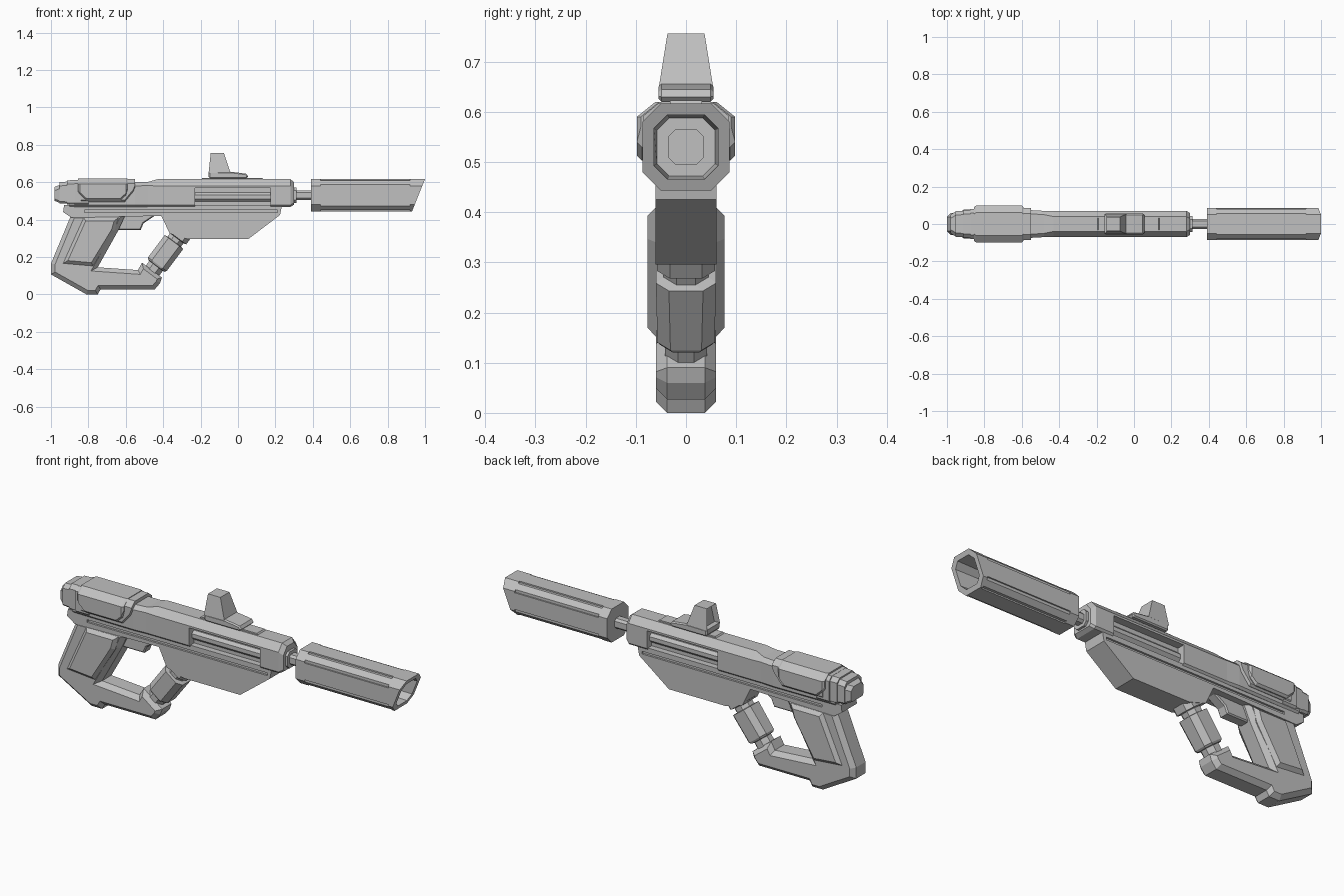
import bpy, bmesh
from mathutils import Vector

cube = bpy.data.objects.get("Cube")
if cube:
    bpy.data.objects.remove(cube)

GREY = (0.53, 0.53, 0.53, 1)
grey = bpy.data.materials.new("plain grey")
grey.use_nodes = True
grey.diffuse_color = GREY
grey.node_tree.nodes["Principled BSDF"].inputs["Base Color"].default_value = GREY


def finish(name, bm):
    bmesh.ops.recalc_face_normals(bm, faces=bm.faces)
    mesh = bpy.data.meshes.new(name)
    bm.to_mesh(mesh)
    bm.free()
    mesh.materials.append(grey)
    obj = bpy.data.objects.new(name, mesh)
    bpy.context.collection.objects.link(obj)
    return obj


def skin(rings):
    """Bridge matching rings of points and cap both ends."""
    bm = bmesh.new()
    loops = [[bm.verts.new(p) for p in ring] for ring in rings]
    n = len(loops[0])
    for a, b in zip(loops, loops[1:]):
        for i in range(n):
            j = (i + 1) % n
            bm.faces.new((a[i], a[j], b[j], b[i]))
    caps = [bm.faces.new(loops[0]), bm.faces.new(loops[-1])]
    bmesh.ops.recalc_face_normals(bm, faces=bm.faces)
    return bm, caps


def loft(name, rings):
    return finish(name, skin(rings)[0])


def prism(name, profile, half, chamfer=0):
    """Side profile (x, z) given thickness along y, with chamfered rims."""
    bm, caps = skin([[(x, y, z) for x, z in profile] for y in (-half, half)])
    if chamfer:
        rims = list({e for f in caps for e in f.edges})
        bmesh.ops.bevel(bm, geom=rims, offset=chamfer, segments=1,
                        affect='EDGES', clamp_overlap=True)
    return finish(name, bm)


def box(name, x0, x1, y0, y1, z0, z1):
    return loft(name, [[(x, y0, z0), (x, y1, z0), (x, y1, z1), (x, y0, z1)]
                       for x in (x0, x1)])


def section(x, half, z0, z1, cy=0.02, cz=0.02, b=0.01):
    """Eight-sided cross-section at x with separate top and bottom chamfers."""
    right = [(half - b, z0), (half, z0 + b), (half, z1 - cz), (half - cy, z1)]
    return [(x, y, z) for y, z in right] + [(x, -y, z) for y, z in reversed(right)]


def cut(target, cutter):
    mod = target.modifiers.new("cut", 'BOOLEAN')
    mod.operation, mod.solver, mod.object = 'DIFFERENCE', 'EXACT', cutter
    bpy.context.view_layer.update()
    graph = bpy.context.evaluated_depsgraph_get()
    mesh = bpy.data.meshes.new_from_object(target.evaluated_get(graph))
    target.modifiers.remove(mod)
    target.data = mesh
    bpy.data.objects.remove(cutter)


# Receiver with an open window on each side
receiver = loft("receiver", [
    section(-0.9, 0.07, 0.468, 0.6),
    section(-0.55, 0.074, 0.468, 0.6, 0.02, 0.02),
    section(-0.48, 0.07, 0.468, 0.602, 0.02, 0.02),
    section(-0.43, 0.07, 0.468, 0.616, 0.03, 0.036),
    section(0.28, 0.07, 0.468, 0.616, 0.03, 0.036),
    section(0.3, 0.058, 0.48, 0.6, 0.03, 0.036)])
for side in (-1, 1):
    y0, y1 = sorted((side * 0.03, side * 0.12))
    cut(receiver, box("window_cutter", -0.23, 0.175, y0, y1, 0.44, 0.57))
loft("window_rod", [section(x, 0.048, 0.497, 0.545, 0.014, 0.014, 0.014)
                    for x in (-0.24, 0.18)])

# Lower housing with a long groove on each side
housing = prism("lower_housing", [
    (-0.93, 0.477), (0.235, 0.477), (0.225, 0.425), (0.055, 0.296), (-0.27, 0.296),
    (-0.365, 0.325), (-0.41, 0.42), (-0.89, 0.41), (-0.935, 0.44)], 0.061)
for side in (-1, 1):
    y0, y1 = sorted((side * 0.051, side * 0.1))
    cut(housing, box("groove_cutter", -0.82, 0.21, y0, y1, 0.437, 0.451))

# Stepped rear cap
loft("rear_cap", [
    section(-0.98, 0.05, 0.5, 0.575), section(-0.955, 0.066, 0.49, 0.585),
    section(-0.955, 0.068, 0.487, 0.6), section(-0.915, 0.07, 0.485, 0.603),
    section(-0.915, 0.072, 0.48, 0.61), section(-0.875, 0.074, 0.48, 0.611),
    section(-0.875, 0.08, 0.48, 0.612), section(-0.8, 0.08, 0.48, 0.612)])

# Rear cover and the flange in front of it
loft("rear_cover", [
    section(x, half, z0, 0.62, 0.037, 0.03)
    for x, half, z0 in ((-0.855, 0.09, 0.55), (-0.845, 0.098, 0.535), (-0.81, 0.098, 0.503),
                        (-0.63, 0.098, 0.503), (-0.6, 0.098, 0.53), (-0.59, 0.09, 0.56))])
loft("cover_flange", [
    section(x, 0.085, z0, 0.617, 0.03, 0.025)
    for x, z0 in ((-0.84, 0.495), (-0.605, 0.495), (-0.56, 0.55), (-0.55, 0.575))])

# Muzzle tube: slanted mouth, hollow bore, slim corner grooves
MID, R = 0.53, 0.0865


def octagon(x, r, slant=0):
    ring = section(x, r, MID - r, MID + r, r * 0.42, r * 0.42, r * 0.42)
    return [(px + slant * (pz - MID), py, pz) for px, py, pz in ring]


muzzle = loft("muzzle_tube", [
    octagon(0.39, R), octagon(0.965, R, 0.4), octagon(0.965, 0.064, 0.4),
    octagon(0.8, 0.058), octagon(0.8, 0.035), octagon(0.6, 0.035)])
for _, y, z in octagon(0, R):
    cut(muzzle, box("slot_cutter", 0.44, 0.92, y - 0.007, y + 0.007, z - 0.007, z + 0.007))
loft("barrel", [octagon(x, r) for x, r in (
    (0.25, 0.042), (0.312, 0.042), (0.312, 0.026), (0.4, 0.026))])

# Sight: rail, foot and tapered tower with a recessed rear face
prism("sight_rail", [(-0.2, 0.61), (0.14, 0.61), (0.13, 0.623), (-0.19, 0.623)], 0.032)
prism("sight_foot", [(-0.15, 0.62), (0.045, 0.62), (0.055, 0.63), (0.045, 0.645),
                     (0.01, 0.65), (-0.04, 0.656), (-0.157, 0.655), (-0.157, 0.63)],
      0.055, 0.006)
bm, _ = skin([[(x0, -h, z), (x1, -h, z), (x1, h, z), (x0, h, z)]
              for x0, x1, h, z in ((-0.157, -0.04, 0.054, 0.65),
                                   (-0.146, -0.075, 0.037, 0.756))])
bm.normal_update()
rear = [f for f in bm.faces if f.normal.x < -0.8]
bmesh.ops.inset_region(bm, faces=rear, thickness=0.012, depth=-0.025)
finish("sight_tower", bm)

# Rear grip with its lower bar, and the raised side panels
prism("grip_frame", [
    (-0.89, 0.43), (-1, 0.165), (-1, 0.107), (-0.81, 0), (-0.75, 0), (-0.735, 0.027),
    (-0.445, 0.027), (-0.417, 0.06), (-0.407, 0.09), (-0.513, 0.17), (-0.535, 0.13),
    (-0.75, 0.145), (-0.64, 0.342), (-0.6, 0.43)], 0.06, 0.022)
prism("grip_panel", [(-0.825, 0.41), (-0.64, 0.41), (-0.66, 0.34), (-0.775, 0.152),
                     (-0.935, 0.166)], 0.077, 0.017)

# Trigger
prism("trigger", [(-0.645, 0.345), (-0.52, 0.345), (-0.505, 0.38), (-0.475, 0.4),
                  (-0.43, 0.43), (-0.62, 0.43)], 0.028, 0.006)

# Slanted front strut with narrow joints between its blocks
AXIS, ACROSS, START = Vector((-0.6, 0, -0.8)), Vector((0.8, 0, -0.6)), Vector((-0.32, 0, 0.31))


def strut_ring(s, u, y):
    c = 0.026
    shape = [(u, y - c), (u - c, y), (c - u, y), (-u, y - c),
             (-u, c - y), (c - u, -y), (u - c, -y), (u, c - y)]
    return [START + AXIS * s + ACROSS * a + Vector((0, b, 0)) for a, b in shape]


loft("front_strut", [strut_ring(*r) for r in (
    (-0.05, 0.06, 0.058), (0.008, 0.06, 0.058), (0.012, 0.045, 0.045), (0.035, 0.045, 0.045),
    (0.037, 0.062, 0.06), (0.185, 0.062, 0.057), (0.195, 0.056, 0.052),
    (0.197, 0.045, 0.042), (0.25, 0.045, 0.042))])
